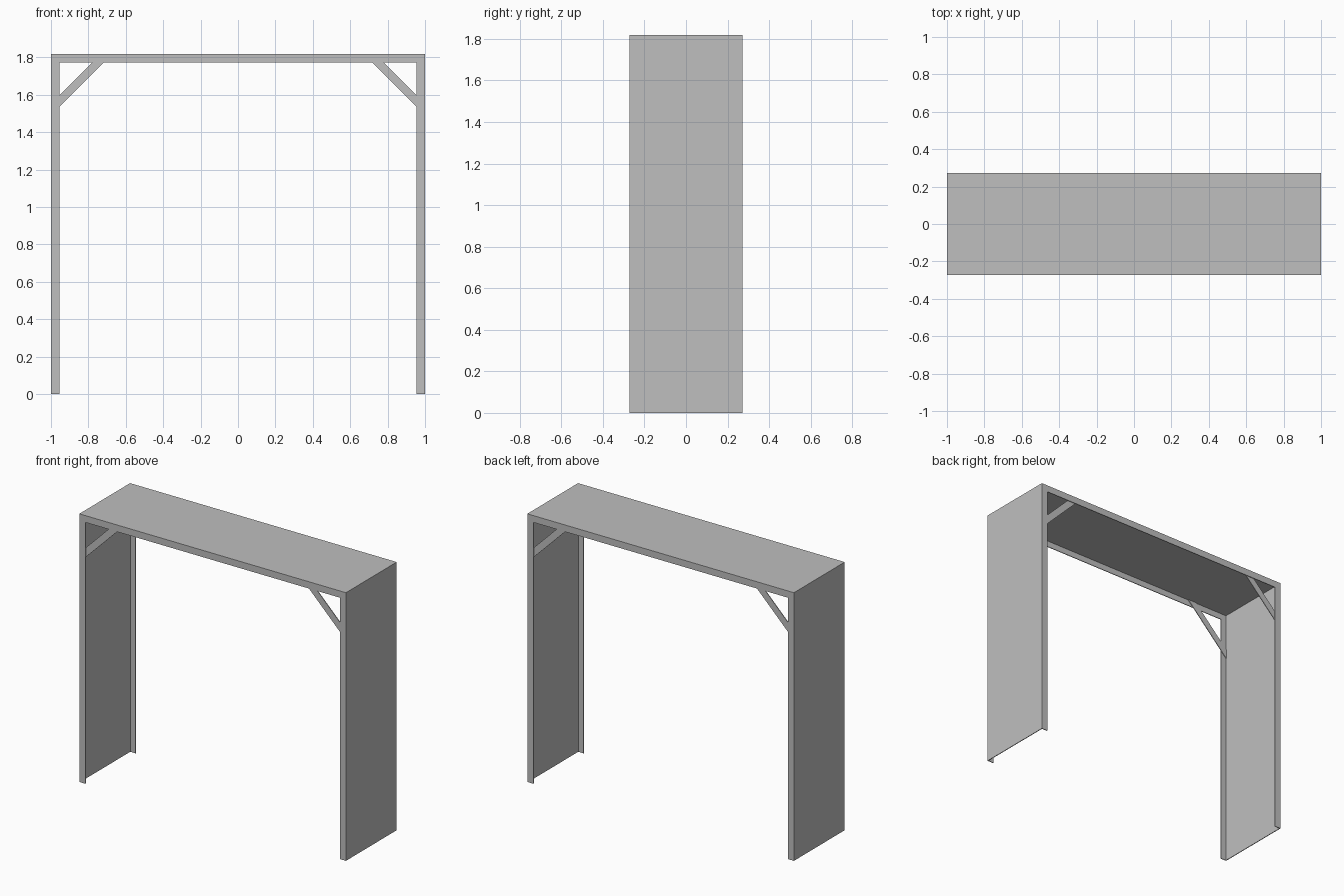
import bpy
import bmesh

cube = bpy.data.objects.get("Cube")
if cube:
    bpy.data.objects.remove(cube, do_unlink=True)

HALF_W, HALF_D, HEIGHT = 1.0, 0.272, 1.818
SHEET = 0.005      # sheet thickness
LIP = 0.046        # width of the folded lips

# Single painted-metal colour
metal = bpy.data.materials.new("grey_metal")
metal.use_nodes = True
GREY = (0.52, 0.52, 0.52, 1)
metal.diffuse_color = GREY
metal.node_tree.nodes["Principled BSDF"].inputs["Base Color"].default_value = GREY


def extrude_profile(name, profile, y0, y1):
    """Solid made by sweeping an x-z outline from y0 to y1."""
    bm = bmesh.new()
    face = bm.faces.new([bm.verts.new((x, y0, z)) for x, z in profile])
    swept = bmesh.ops.extrude_face_region(bm, geom=[face])["geom"]
    verts = [v for v in swept if isinstance(v, bmesh.types.BMVert)]
    bmesh.ops.translate(bm, verts=verts, vec=(0, y1 - y0, 0))
    bmesh.ops.recalc_face_normals(bm, faces=bm.faces)
    mesh = bpy.data.meshes.new(name)
    bm.to_mesh(mesh)
    bm.free()
    mesh.materials.append(metal)
    obj = bpy.data.objects.new(name, mesh)
    bpy.context.collection.objects.link(obj)
    return obj


def portal(width):
    """Outline of an upside-down U with legs and beam of the given width."""
    w, h = HALF_W, HEIGHT
    return [(-w, 0), (-w, h), (w, h), (w, 0), (w - width, 0),
            (w - width, h - width), (width - w, h - width), (width - w, 0)]


# Thin outer shell: two side panels and the top
extrude_profile("outer_shell", portal(SHEET), SHEET - HALF_D, HALF_D - SHEET)

# Diagonal brace outline, running from side panel to top panel
x_in, z_in = HALF_W - SHEET, HEIGHT - SHEET
LOW, HIGH = 2.489, 2.553
brace = [(x_in, LOW - x_in), (LOW - z_in, z_in),
         (HIGH - z_in, z_in), (x_in, HIGH - x_in)]

# Lips and corner braces on both open edges
for side, s in (("front", -1), ("back", 1)):
    outer, inner = s * HALF_D, s * (HALF_D - SHEET)
    extrude_profile(side + "_lip", portal(LIP), outer, inner)
    for hand, m in (("left", 1), ("right", -1)):
        extrude_profile(f"{side}_{hand}_brace", [(m * x, z) for x, z in brace],
                        inner, inner - s * SHEET)
